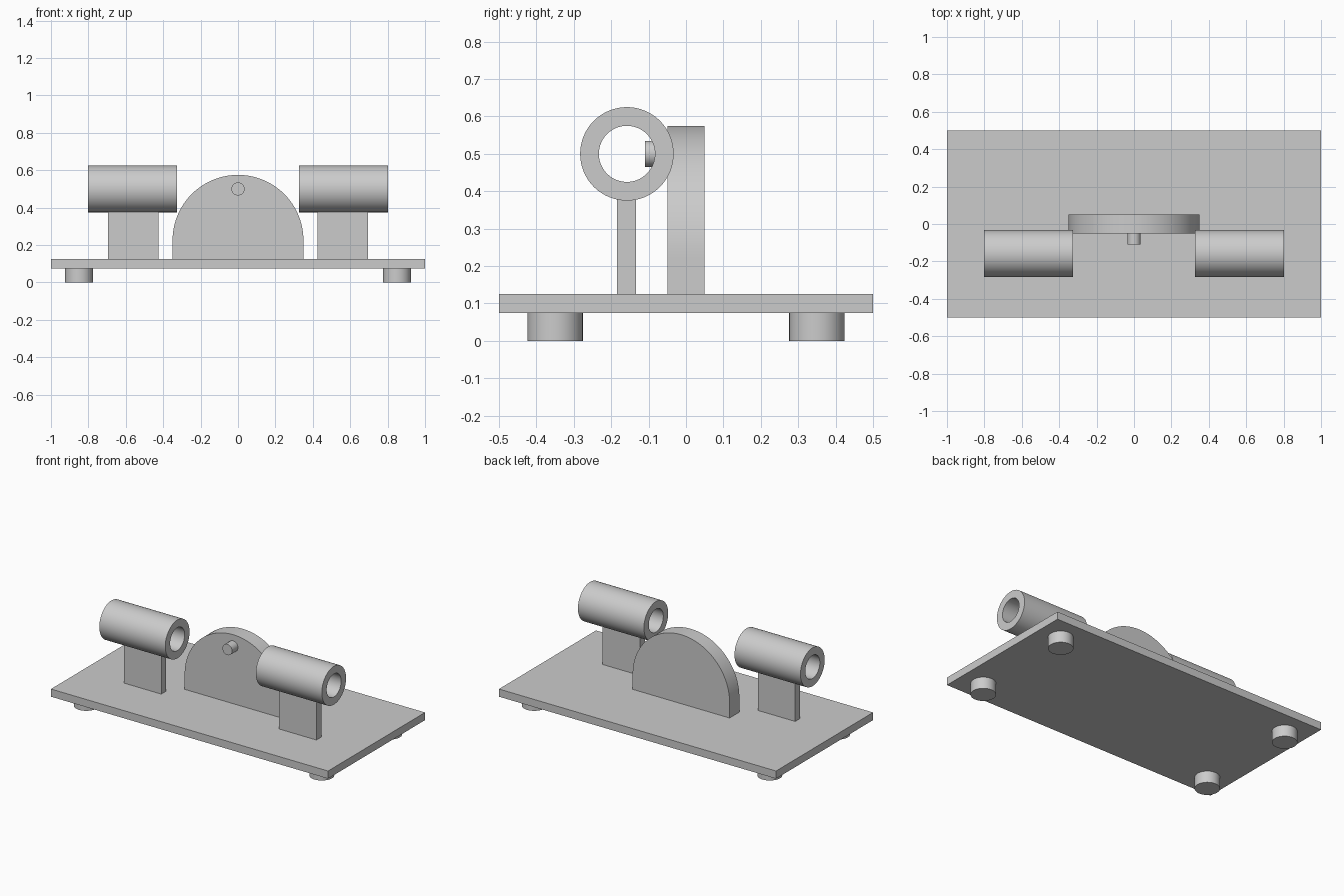
import bpy, bmesh, math
from mathutils import Matrix

if "Cube" in bpy.data.objects:
    bpy.data.objects.remove(bpy.data.objects["Cube"])

grey = bpy.data.materials.new("light_grey")
grey.diffuse_color = (0.6, 0.6, 0.6, 1)
grey.use_nodes = True
grey.node_tree.nodes["Principled BSDF"].inputs["Base Color"].default_value = grey.diffuse_color
SEG = 64


def finish(name, bm, smooth=False):
    bmesh.ops.recalc_face_normals(bm, faces=bm.faces)
    mesh = bpy.data.meshes.new(name)
    bm.to_mesh(mesh)
    bm.free()
    mesh.materials.append(grey)
    obj = bpy.data.objects.new(name, mesh)
    bpy.context.collection.objects.link(obj)
    if smooth:
        bpy.ops.object.select_all(action='DESELECT')
        obj.select_set(True)
        bpy.context.view_layer.objects.active = obj
        bpy.ops.object.shade_smooth_by_angle(angle=math.radians(30))
    return obj


def box(name, lo, hi):
    bm = bmesh.new()
    bmesh.ops.create_cube(bm, size=1)
    for v in bm.verts:
        v.co = [(a + b) / 2 + c * (b - a) for a, b, c in zip(lo, hi, v.co)]
    return finish(name, bm)


def cylinder(name, center, radius, depth, rot=Matrix()):
    bm = bmesh.new()
    bmesh.ops.create_cone(bm, cap_ends=True, segments=SEG, radius1=radius,
                          radius2=radius, depth=depth,
                          matrix=Matrix.Translation(center) @ rot)
    return finish(name, bm, True)


def tube(name, x0, x1, y, z, outer, inner):
    bm = bmesh.new()
    rings = []
    for x, r in ((x0, outer), (x1, outer), (x1, inner), (x0, inner)):
        rings.append([bm.verts.new((x, y + r * math.cos(2 * math.pi * i / SEG),
                                    z + r * math.sin(2 * math.pi * i / SEG)))
                      for i in range(SEG)])
    for k in range(4):
        a, b = rings[k], rings[(k + 1) % 4]
        for i in range(SEG):
            j = (i + 1) % SEG
            bm.faces.new((a[i], a[j], b[j], b[i]))
    return finish(name, bm, True)


# Base plate
box("base_plate", (-1, -0.5, 0.075), (1, 0.5, 0.125))

# Feet
for sx, side in ((-1, "left"), (1, "right")):
    for sy, end in ((-1, "front"), (1, "back")):
        cylinder(f"foot_{end}_{side}", (sx * 0.85, sy * 0.35, 0.0375), 0.074, 0.075)

# Upright plate with a rounded top
bm = bmesh.new()
outline = [(-0.35, 0.125), (0.35, 0.125)]
outline += [(0.35 * math.cos(math.pi * i / 48), 0.225 + 0.35 * math.sin(math.pi * i / 48))
            for i in range(49)]
face = bm.faces.new([bm.verts.new((x, -0.05, z)) for x, z in outline])
ext = bmesh.ops.extrude_face_region(bm, geom=[face])
bmesh.ops.translate(bm, vec=(0, 0.1, 0),
                    verts=[g for g in ext["geom"] if isinstance(g, bmesh.types.BMVert)])
finish("arched_upright", bm, True)

# Pin on the front of the upright
cylinder("pivot_pin", (0, -0.08, 0.5), 0.035, 0.06, Matrix.Rotation(math.pi / 2, 4, 'X'))

# Tubes on their posts
for s, side in ((-1, "left"), (1, "right")):
    xs = sorted((s * 0.327, s * 0.803))
    tube(f"tube_{side}", xs[0], xs[1], -0.158, 0.5, 0.125, 0.075)
    px = sorted((s * 0.425, s * 0.695))
    box(f"post_{side}", (px[0], -0.184, 0.125), (px[1], -0.133, 0.379))
